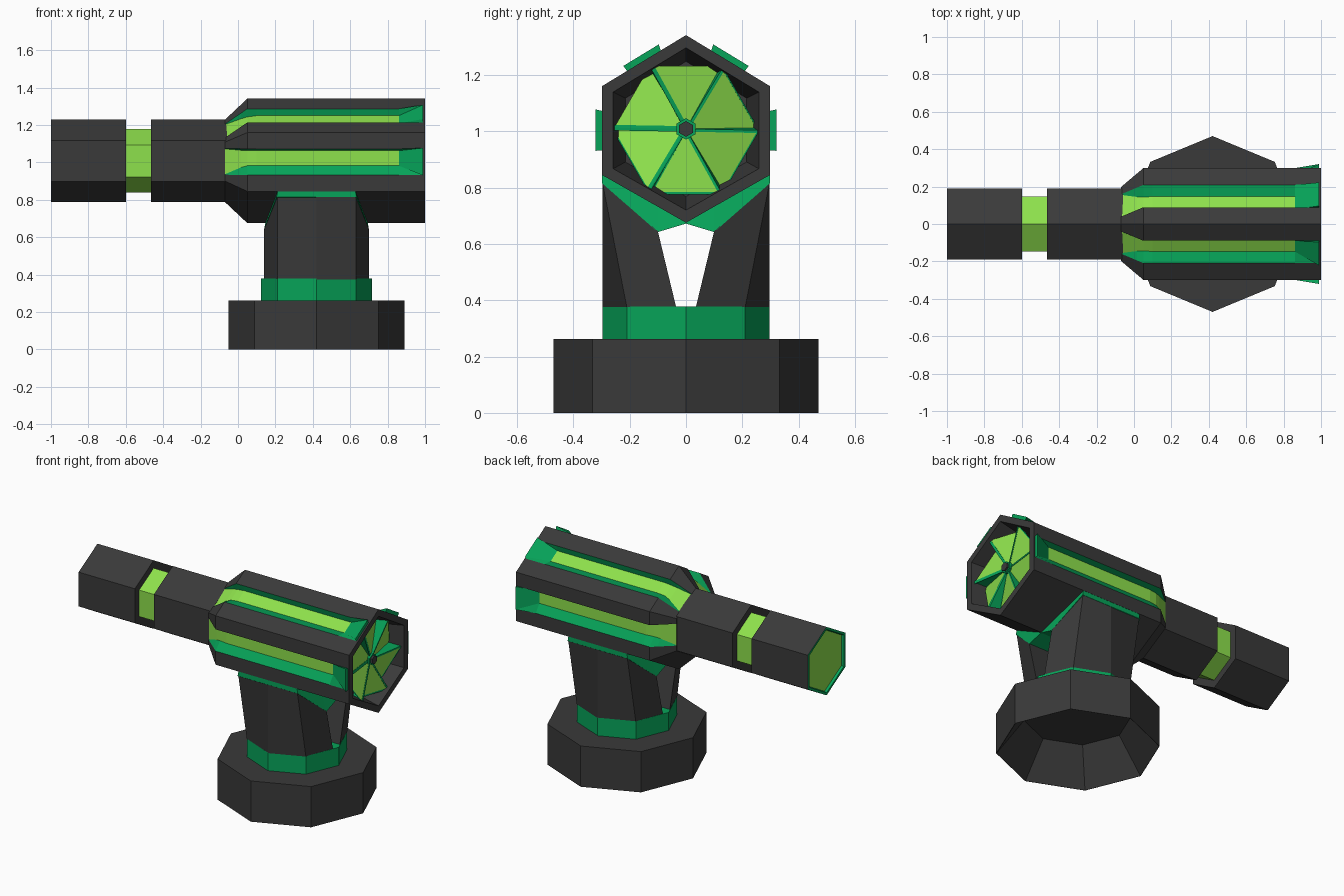
import bpy, bmesh, math
from mathutils import Vector

if "Cube" in bpy.data.objects:
    bpy.data.objects.remove(bpy.data.objects["Cube"])

AXIS_Z = 1.008   # height of the barrel axis
MID_X = 0.42     # centre of the pedestal


def material(name, rgb):
    m = bpy.data.materials.new(name)
    m.diffuse_color = (*rgb, 1)
    m.use_nodes = True
    m.node_tree.nodes["Principled BSDF"].inputs["Base Color"].default_value = m.diffuse_color
    return m


GREY, GREEN, LIME = 0, 1, 2
MATS = [material("dark grey", (0.042, 0.042, 0.042)),
        material("emerald green", (0.002, 0.37, 0.1)),
        material("lime green", (0.27, 0.75, 0.072))]


def finish(name, bm, recalc=True):
    if recalc:
        bmesh.ops.recalc_face_normals(bm, faces=bm.faces)
    me = bpy.data.meshes.new(name)
    bm.to_mesh(me)
    bm.free()
    for m in MATS:
        me.materials.append(m)
    ob = bpy.data.objects.new(name, me)
    bpy.context.collection.objects.link(ob)
    return ob


def loft(name, rings, mat=lambda span, i: GREY, caps=(GREY, GREY)):
    """Skin a stack of closed rings, colour by span and side, close both ends."""
    bm = bmesh.new()
    vs = [[bm.verts.new(p) for p in r] for r in rings]
    n = len(rings[0])
    for s in range(len(vs) - 1):
        for i in range(n):
            j = (i + 1) % n
            f = bm.faces.new((vs[s][i], vs[s][j], vs[s + 1][j], vs[s + 1][i]))
            f.material_index = mat(s, i)
    for ring, m in zip((vs[0], vs[-1]), caps):
        bm.faces.new(ring).material_index = m
    return finish(name, bm)


def hex_ring(x, r):
    return [(x, r * math.sin(k * math.pi / 3), AXIS_Z + r * math.cos(k * math.pi / 3))
            for k in range(6)]


def oct_ring(z, r):
    return [(MID_X + r * math.cos(k * math.pi / 4), r * math.sin(k * math.pi / 4), z)
            for k in range(8)]


# Barrel with shallow recessed muzzle and coloured neck
barrel_mats = [GREEN, GREEN, GREY, GREY, LIME, GREY, GREY]
loft("barrel", [hex_ring(x, r) for x, r in
                ((-0.985, 0.198), (-1, 0.203), (-1, 0.22), (-0.6, 0.22), (-0.6, 0.17),
                 (-0.465, 0.17), (-0.465, 0.22), (-0.06, 0.22))],
     lambda s, i: barrel_mats[s], (LIME, GREY))


# Housing: hexagon with a groove in the side and upper faces
def housing_ring(x, r, depth, up, low, scale=1.0):
    wide = r * 0.897
    corner = [Vector((0, r)), Vector((wide, r * 0.455)),
              Vector((wide, -r * 0.49)), Vector((0, -r))]
    half = []
    for k in range(2):
        a, b = corner[k], corner[k + 1]
        t = (a - b).normalized()              # upward along the face
        n = Vector((t.y, -t.x))               # outward
        m = (a + b) / 2
        half += [a, m + t * 0.07, m + t * up - n * depth,
                 m - t * low - n * depth, m - t * 0.07]
    half += corner[2:]
    full = half + [Vector((-p.x, p.y)) for p in reversed(half[1:-1])]
    return [(x, p.x * scale, AXIS_Z + p.y * scale) for p in full]


R = 0.333
SIDE = [GREY, GREEN, LIME, GREEN, GREY, GREY, GREEN, LIME, GREEN, GREY, GREY]


def housing_mat(span, i):
    m = SIDE[min(i, 21 - i)]
    if span >= 6:                             # end rim and intake
        return GREY
    return GREEN if span >= 4 and m != GREY else m


loft("housing", [housing_ring(*a) for a in (
    (-0.07, 0.22, 0.002, 0.068, 0.068),
    (0.015, 0.30, 0.030, 0.062, 0.030),
    (0.05, R, 0.045, 0.060, 0.020),
    (0.10, R, 0.037, 0.060, 0.020),
    (0.86, R, 0.037, 0.060, 0.020),
    (0.99, R, -0.022, 0.075, 0.072),          # top of the end ramps
    (0.99, R, 0, 0.06, 0.06),
    (1.00, R, 0, 0.06, 0.06),
    (1.00, R, 0, 0.06, 0.06, 0.865),
    (0.78, R, 0, 0.06, 0.06, 0.72))], housing_mat)

# Fan: six pitched triangular blades with green borders and green risers
bm = bmesh.new()
HUB = (0.945, 0, AXIS_Z)


def rim(deg, x):
    a = math.radians(deg)
    return (x, 0.255 * math.cos(a), AXIS_Z + 0.255 * math.sin(a))


for k in range(6):
    low, high, nxt = rim(60 * k + 1, 0.90), rim(60 * k + 59, 0.98), rim(60 * k + 61, 0.90)
    blade = bm.faces.new([bm.verts.new(p) for p in (HUB, low, high)])
    riser = bm.faces.new([bm.verts.new(p) for p in (HUB, high, nxt)])
    blade.material_index, riser.material_index = LIME, GREEN
    border = bmesh.ops.inset_individual(bm, faces=[blade], thickness=0.008)
    for f in border["faces"]:
        f.material_index = GREEN
fan = finish("fan_blades", bm, recalc=False)
thick = fan.modifiers.new("thickness", "SOLIDIFY")
thick.thickness = 0.01
loft("fan_hub", [hex_ring(0.78, 0.028), hex_ring(0.972, 0.028)])
loft("fan_hub_ring", [hex_ring(0.90, 0.038), hex_ring(0.96, 0.038)],
     lambda s, i: GREEN, (GREEN, GREEN))

# Pedestal: hollow octagonal base and collar
loft("base", [oct_ring(z, r) for z, r in
              ((0.21, 0.31), (0, 0.468), (0, 0.47), (0.262, 0.47))])
loft("collar", [oct_ring(0.26, 0.297), oct_ring(0.378, 0.297)],
     lambda s, i: GREEN, (GREEN, GREEN))

# Arms and the cradle under the housing, one per side
for side, label in ((-1, "front"), (1, "back")):
    foot = [(-0.28, 0.035), (-0.21, 0.21), (0, 0.297), (0.21, 0.21), (0.28, 0.035)]
    head = [(-0.28, 0.10, 0.645), (-0.21, 0.297, 0.82), (0, 0.297, 0.82),
            (0.21, 0.297, 0.82), (0.28, 0.10, 0.645)]
    loft(label + "_arm", [
        [(MID_X + x, side * y, 0.375) for x, y in foot],
        [(MID_X + x, side * y, z) for x, y, z in head]])
    loft(label + "_cradle", [
        [(MID_X - w, side * y, lo), (MID_X + w, side * y, lo),
         (MID_X + v, side * y, hi), (MID_X - v, side * y, hi)]
        for y, w, v, lo, hi in ((0, 0.275, 0.268, 0.672, 0.69),
                                (0.10, 0.28, 0.25, 0.642, 0.735),
                                (0.298, 0.214, 0.208, 0.815, 0.845))],
        lambda s, i: GREEN, (GREEN, GREEN))
